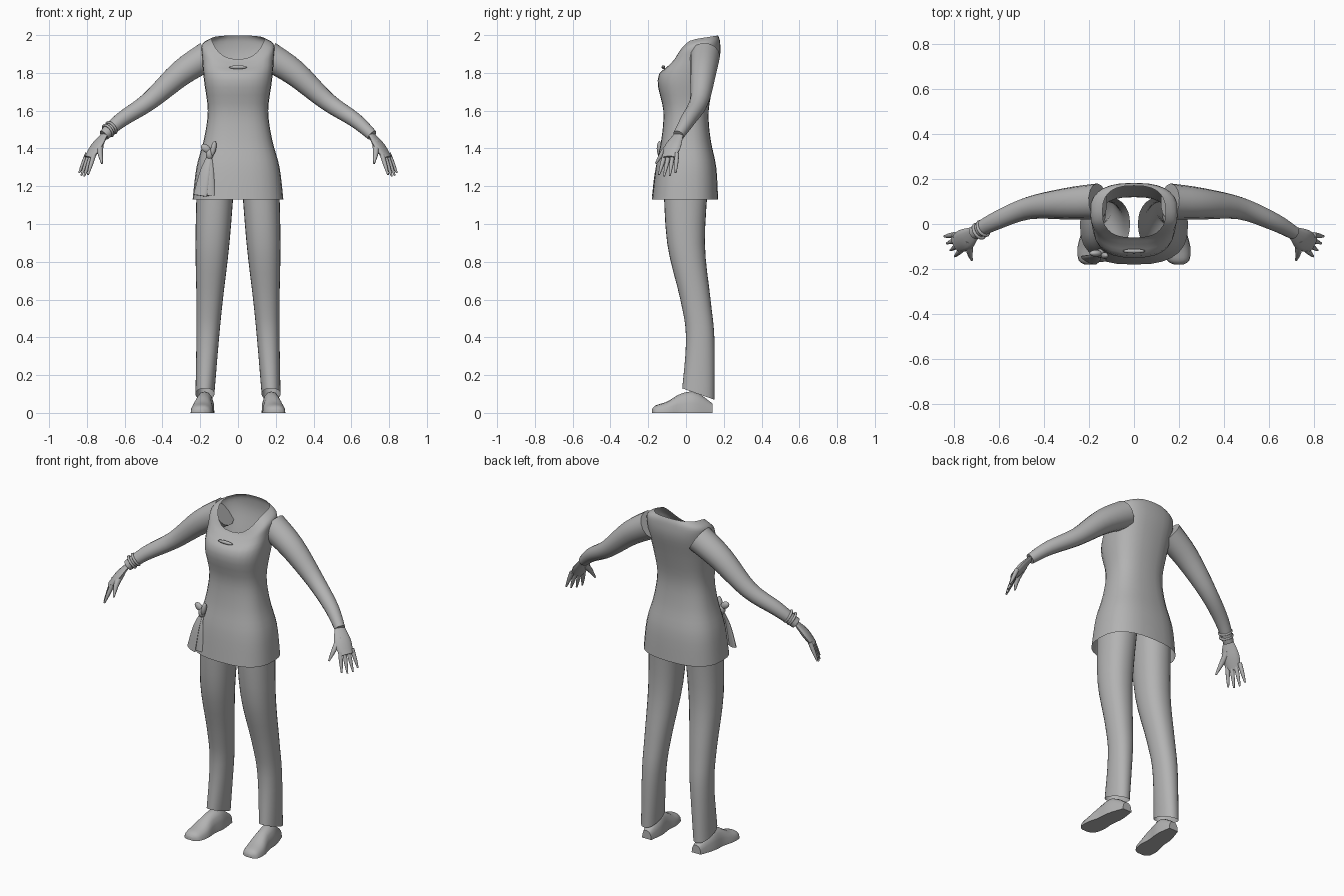
import bpy, bmesh, math
from mathutils import Vector

cube = bpy.data.objects.get("Cube")
if cube:
    bpy.data.objects.remove(cube, do_unlink=True)

COLOUR = (.45, .45, .45, 1)
grey = bpy.data.materials.new("plain grey")
grey.use_nodes = True
grey.diffuse_color = COLOUR
grey.node_tree.nodes["Principled BSDF"].inputs["Base Color"].default_value = COLOUR


def finish(obj, name):
    obj.name = name
    obj.data.name = name
    obj.data.materials.append(grey)
    bpy.ops.object.select_all(action="DESELECT")
    obj.select_set(True)
    bpy.context.view_layer.objects.active = obj
    bpy.ops.object.shade_smooth_by_angle(angle=math.radians(50))


def smooth_rows(rows, steps=4):
    """Smooth curve through the key rows."""
    padded = [rows[0], *rows, rows[-1]]
    out = []
    for before, start, end, after in zip(padded, rows, rows[1:], padded[3:]):
        for k in range(steps):
            t = k / steps
            out.append([q + t / 2 * (r - p + t * (2 * p - 5 * q + 4 * r - s
                                                  + t * (3 * (q - r) + s - p)))
                        for p, q, r, s in zip(before, start, end, after)])
    return out + [rows[-1]]


def loft(name, rings, caps=True):
    bm = bmesh.new()
    loops = [[bm.verts.new(point) for point in ring] for ring in rings]
    for lower, upper in zip(loops, loops[1:]):
        for i in range(len(lower)):
            bm.faces.new((lower[i - 1], lower[i], upper[i], upper[i - 1]))
    if caps:
        bm.faces.new(loops[0])
        bm.faces.new(loops[-1])
    bmesh.ops.recalc_face_normals(bm, faces=bm.faces)
    mesh = bpy.data.meshes.new(name)
    bm.to_mesh(mesh)
    bm.free()
    obj = bpy.data.objects.new(name, mesh)
    bpy.context.collection.objects.link(obj)
    finish(obj, name)


def outline(sides, squareness=2):
    """Cosine and sine pairs around a rounded square."""
    pairs = []
    for i in range(sides):
        angle = math.tau * i / sides
        pairs.append([math.copysign(abs(v) ** (2 / squareness), v)
                      for v in (math.cos(angle), math.sin(angle))])
    return pairs


def garment(name, rows, centre, rise, squareness):
    """Open sleeve of cloth; rows hold height, half width, front and back."""
    rings = []
    for z, width, front, back in smooth_rows(rows):
        middle, depth = (front + back) / 2, (back - front) / 2
        rings.append([(centre(z) + width * c, middle + depth * s, z + rise(z, s))
                      for c, s in outline(28, squareness)])
    loft(name, rings, caps=False)


def tube(name, rows, side=1, breadth=(0, 1, 0), flat=1, sides=14):
    """Closed tube; rows hold a point and a radius."""
    rows = smooth_rows(rows)
    points = [Vector(row[:3]) for row in rows]
    rings = []
    for i, point in enumerate(points):
        ahead = points[min(i + 1, len(points) - 1)] - points[max(i - 1, 0)]
        ahead.normalize()
        wide = Vector(breadth)
        wide = (wide - ahead * wide.dot(ahead)).normalized()
        thick = ahead.cross(wide) * flat
        ring = [point + rows[i][3] * (wide * c + thick * s) for c, s in outline(sides)]
        rings.append([(side * p.x, p.y, p.z) for p in ring])
    loft(name, rings)


def blob(name, location, scale, tilt=0):
    bpy.ops.mesh.primitive_uv_sphere_add(segments=14, ring_count=8, radius=1,
                                         location=location, rotation=(0, tilt, 0))
    obj = bpy.context.object
    obj.scale = scale
    finish(obj, name)


def neckline(z, s):
    """Scoop the front of the neck and lift the back."""
    return max(0, z - 1.8) * (.1 * max(s, 0) - .6 * min(s, 0) ** 2)


# Tunic, open at the hem and at the neck
garment("tunic", [
    (1.13, .24, -.18, .17),
    (1.3, .22, -.16, .16),
    (1.45, .18, -.13, .13),
    (1.6, .16, -.12, .12),
    (1.76, .18, -.15, .15),
    (1.88, .19, -.1, .18),
    (1.95, .19, -.07, .18),
    (1.98, .14, -.06, .17),
], centre=lambda z: 0, rise=neckline, squareness=2.6)
blob("chest_gather", (0, -.12, 1.83), (.05, .01, .01))

for label, side in (("left", 1), ("right", -1)):
    # Trouser leg, slanting outward, with a hem that drops at the heel
    garment(label + "_trouser_leg", [
        (1.25, .1, -.12, .12),
        (.9, .09, -.1, .1),
        (.6, .07, -.03, .13),
        (.4, .06, 0, .15),
        (.1, .05, -.02, .15),
    ], centre=lambda z: side * (.18 - .05 * z),
        rise=lambda z, s: -.15 * s * max(0, .3 - z), squareness=2.2)

    # Shoe with a flat sole: sections from heel to toe of width and height
    shoe = []
    for y, width, height in smooth_rows([(.14, .03, .05), (.05, .05, .11), (-.03, .05, .1),
                                         (-.1, .06, .06), (-.16, .05, .04), (-.18, .02, .02)]):
        shoe.append([(side * (.18 - y / 10) + width * c, y, height * max(s, 0))
                     for c, s in outline(16, 2.4)])
    loft(label + "_shoe", shoe)

    # Arm from the shoulder to the wrist
    wrist = (.71, -.04, 1.47, .03)
    tube(label + "_arm", [
        (.16, .1, 1.89, .08),
        (.3, .09, 1.8, .07),
        (.47, .07, 1.65, .05),
        (.62, .01, 1.55, .04),
        wrist,
    ], side)

    # Palm
    across = Vector((-.45, -.85, -.1))
    tube(label + "_palm", [wrist, (.75, -.07, 1.41, .05), (.79, -.09, 1.35, .04)],
         side, across, flat=.4)

    # Fingers fan out from the knuckles, the middle ones longest
    for finger in ("little", "ring", "middle", "index"):
        spread = ("little", "ring", "middle", "index").index(finger) - 1.5
        base = Vector((.78, -.08, 1.37)) + across * spread * .025
        reach = Vector((.04, -.02, -.11)) + across * spread * .01
        reach *= 1.1 - abs(spread) / 10
        tube(f"{label}_{finger}_finger",
             [(*base, .013), (*(base + reach / 2), .011), (*(base + reach), .005)],
             side, across, sides=8)
    tube(label + "_thumb", [(.73, -.07, 1.43, .02), (.73, -.12, 1.38, .015),
                            (.72, -.16, 1.32, .005)], side, across, sides=8)

# Two bangles on the right wrist
slope = Vector((-.6, -.4, -.5))
for i in range(2):
    bpy.ops.mesh.primitive_torus_add(
        major_segments=20, minor_segments=8, major_radius=.035, minor_radius=.007,
        location=Vector((-.67, -.02, 1.51)) + slope * i * .03,
        rotation=slope.to_track_quat("Z", "Y").to_euler())
    finish(bpy.context.object, "inner_bangle" if i else "outer_bangle")

# Tied bow with hanging tails on the right hip
blob("bow_knot", (-.15, -.13, 1.37), (.02, .02, .03))
blob("bow_outer_loop", (-.17, -.13, 1.4), (.03, .015, .02), tilt=.6)
blob("bow_inner_loop", (-.13, -.14, 1.4), (.015, .015, .04), tilt=.2)
for name, drift, end_width in (("outer", -.05, .04), ("inner", 0, .03)):
    tube(f"sash_{name}_tail", [
        (-.15, -.13, 1.37, .01),
        (-.15 + drift / 2, -.15, 1.28, end_width * .7),
        (-.15 + drift, -.16, 1.15, end_width),
    ], breadth=(1, drift * 9, 0), flat=.3)
